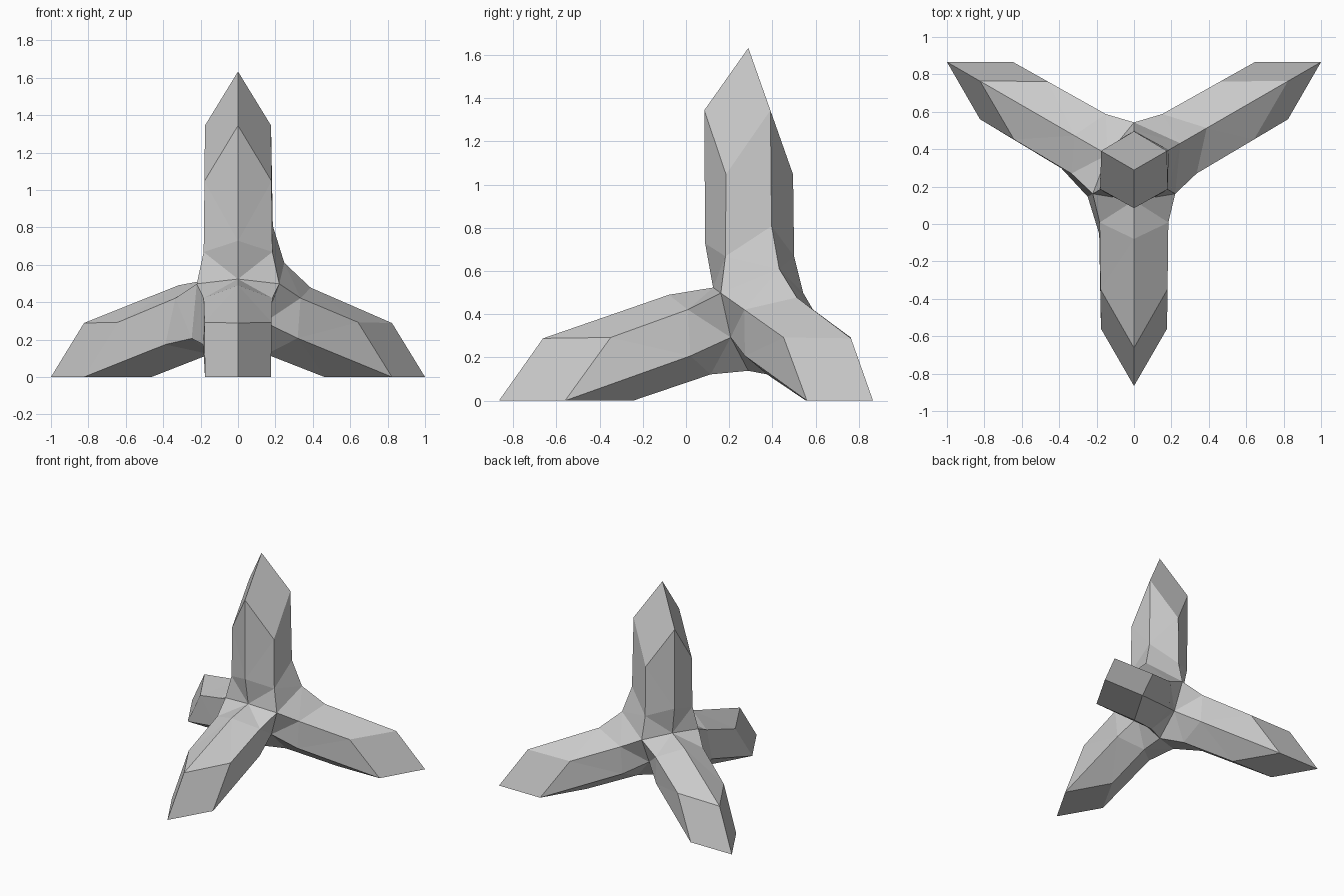
import bpy, bmesh, math
from mathutils import Vector

if "Cube" in bpy.data.objects:
    bpy.data.objects.remove(bpy.data.objects["Cube"])

# Four legs point from the centre to the corners of a regular tetrahedron (edge 2)
S3, H = math.sqrt(3), math.sqrt(8 / 3)
centre = Vector((0, S3 / 6, H / 4))
corners = [Vector(c) for c in ((0, S3 / 6, H), (1, S3 / 2, 0),
                               (-1, S3 / 2, 0), (0, -S3 / 2, 0))]
dirs = [(c - centre).normalized() for c in corners]
LENGTH = 0.75 * H
webbed = {frozenset((0, 1)), frozenset((2, 3))}   # two filled-in crotches

bm = bmesh.new()


def vert(p):
    return bm.verts.new(centre + p)


# Hub: shared saddle points between leg pairs, and points between leg triples
saddle = {}
for i in range(4):
    for j in range(i + 1, 4):
        pair = frozenset((i, j))
        dist = 0.35 if pair in webbed else 0.20
        saddle[pair] = vert((dirs[i] + dirs[j]).normalized() * dist)
triple = [vert(-d * 0.27) for d in dirs]

# Legs: six-sided shafts ending in three facets that meet at the corner
for i, d in enumerate(dirs):
    a, b, c = [k for k in range(4) if k != i]
    end, mid, root = [], [], []
    for ridge, left_out in ((a, c), (b, a), (c, b)):
        pair = frozenset((i, ridge))
        u = (dirs[ridge] + d / 3).normalized()
        end.append(vert(d * (LENGTH - 0.204 * math.sqrt(2)) + u * 0.204))
        if pair in webbed:
            mid.append(vert(d * 0.40 + u * 0.215))
        else:
            mid.append(vert(d * 0.32 + u * 0.20))
        root.append(saddle[pair])
        w = -(dirs[left_out] + d / 3).normalized()
        end.append(vert(d * (LENGTH - 0.207 * math.sqrt(8)) + w * 0.207))
        mid.append(vert(d * 0.26 + w * 0.212))
        root.append(triple[left_out])
    tip = vert(d * LENGTH)
    for k in (0, 2, 4):
        bm.faces.new((tip, end[k], end[k + 1], end[(k + 2) % 6]))
    for k in range(6):
        n = (k + 1) % 6
        for upper, lower in ((end, mid), (mid, root)):
            bm.faces.new((upper[k], lower[k], lower[n], upper[n]))

bmesh.ops.triangulate(bm, faces=[f for f in bm.faces if len(f.verts) == 4])
bmesh.ops.recalc_face_normals(bm, faces=bm.faces)
mesh = bpy.data.meshes.new("four_legged_block")
bm.to_mesh(mesh)
bm.free()
block = bpy.data.objects.new("four_legged_block", mesh)
bpy.context.collection.objects.link(block)
